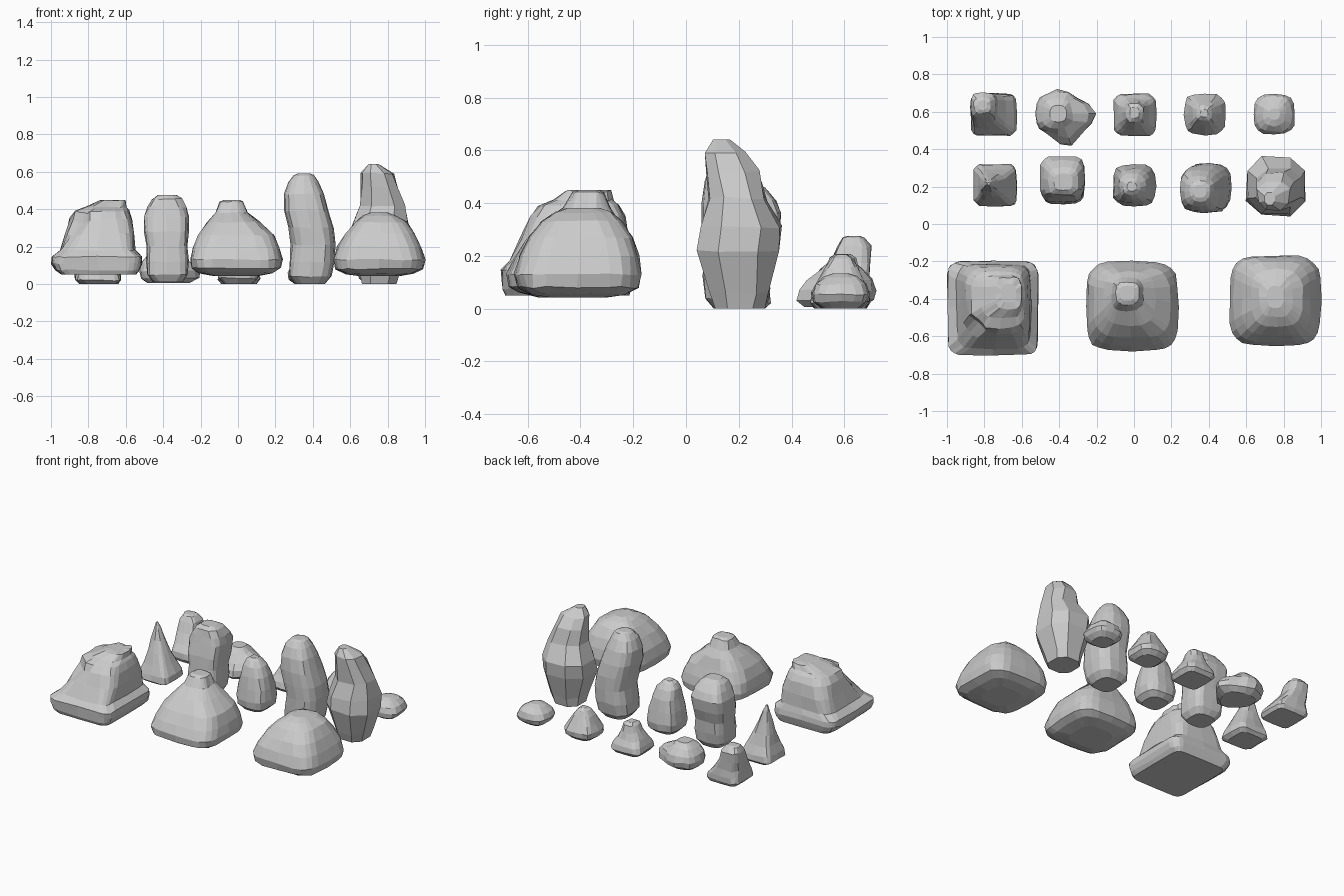
import bpy, bmesh, math, random
from mathutils import Vector

random.seed(4)


def rock(name, rows, n=16, jitter=0.004, pulls=(), turn=0.0):
    """Loft rounded-square rings: (z, cx, cy, rx, ry, squareness), faceted and slightly irregular."""
    bm = bmesh.new()
    rings = []
    for i, (z, cx, cy, rx, ry, e) in enumerate(rows):
        ring = []
        for k in range(n):
            a = 2 * math.pi * k / n + turn
            c, s = math.cos(a), math.sin(a)
            x = math.copysign(abs(c) ** (2 / e), c) * rx
            y = math.copysign(abs(s) ** (2 / e), s) * ry
            j = jitter if 0 < i < len(rows) - 1 else 0
            ring.append(bm.verts.new((cx + x + random.uniform(-j, j),
                                      cy + y + random.uniform(-j, j),
                                      z + random.uniform(-j, j))))
        rings.append(ring)
    for a, b in zip(rings, rings[1:]):
        for k in range(n):
            bm.faces.new((a[k], a[(k + 1) % n], b[(k + 1) % n], b[k]))
    bm.faces.new(rings[0][::-1])
    bm.faces.new(rings[-1])
    # local dents and outgrowths with soft falloff
    for point, move, radius in pulls:
        for v in bm.verts:
            f = 1 - (v.co - Vector(point)).length / radius
            if f > 0:
                v.co += Vector(move) * f * (2 - f)
    bmesh.ops.recalc_face_normals(bm, faces=bm.faces[:])
    mesh = bpy.data.meshes.new(name)
    bm.to_mesh(mesh)
    bm.free()
    ob = bpy.data.objects.new(name, mesh)
    bpy.context.collection.objects.link(ob)
    return ob


# Front row: three broad boulders
rock("stepped_boulder", [
    (.05, -.745, -.45, .20, .235, 9), (.075, -.75, -.45, .225, .245, 9),
    (.11, -.755, -.45, .243, .25, 8), (.145, -.755, -.45, .243, .25, 8),
    (.18, -.75, -.44, .20, .228, 6), (.27, -.74, -.42, .185, .205, 5),
    (.35, -.735, -.41, .165, .18, 4), (.39, -.725, -.405, .145, .155, 3.5),
    (.41, -.705, -.39, .11, .115, 3.5), (.445, -.67, -.37, .07, .085, 3.5),
    (.45, -.67, -.37, .04, .05, 3)], n=24,
    pulls=[((-.9, -.6, .36), (.05, .04, -.03), .12)])
rock("knobbed_boulder", [
    (.042, -.01, -.44, .12, .12, 3.5), (.06, -.01, -.44, .20, .195, 4),
    (.085, -.01, -.44, .24, .232, 4.2), (.13, -.01, -.44, .247, .24, 4.2),
    (.19, -.01, -.43, .235, .22, 3.8), (.26, -.01, -.42, .205, .19, 3.4),
    (.33, -.025, -.40, .14, .145, 3), (.38, -.035, -.375, .085, .09, 3),
    (.44, -.035, -.37, .062, .06, 3.5), (.45, -.035, -.37, .04, .04, 3)], n=24)
rock("dome_boulder", [
    (.042, .755, -.41, .11, .11, 3.5), (.055, .755, -.41, .18, .185, 4),
    (.08, .755, -.41, .233, .23, 4.2), (.13, .755, -.41, .245, .242, 4),
    (.20, .755, -.405, .225, .228, 3.8), (.27, .76, -.40, .185, .20, 3.4),
    (.33, .765, -.395, .14, .155, 3), (.365, .76, -.39, .09, .11, 2.8),
    (.382, .755, -.39, .045, .06, 2.5)], n=24)

# Middle row: standing stones
rock("spike_stone", [
    (0, -.742, .21, .09, .09, 5), (.02, -.742, .208, .117, .113, 6),
    (.06, -.742, .208, .113, .11, 5), (.12, -.748, .208, .09, .088, 4),
    (.19, -.755, .21, .066, .063, 3), (.27, -.765, .213, .042, .04, 2.5),
    (.34, -.772, .215, .022, .022, 2.5), (.38, -.777, .215, .007, .007, 2)])
rock("leaning_stone", [
    (.01, -.375, .21, .08, .08, 3), (.05, -.378, .21, .108, .105, 4),
    (.12, -.378, .215, .112, .11, 4), (.20, -.38, .22, .11, .108, 4),
    (.28, -.382, .235, .118, .118, 4), (.36, -.383, .25, .12, .113, 4),
    (.41, -.38, .245, .105, .098, 3.5), (.455, -.378, .23, .082, .075, 3),
    (.475, -.378, .225, .05, .045, 3)])
rock("bullet_stone", [
    (0, 0, .205, .075, .075, 3), (.03, .002, .205, .107, .105, 3.2),
    (.08, .002, .205, .116, .114, 3.2), (.16, .002, .205, .106, .105, 3),
    (.24, -.002, .205, .09, .09, 2.8), (.30, -.008, .203, .07, .07, 2.6),
    (.335, -.012, .20, .048, .045, 2.6), (.35, -.012, .20, .025, .025, 2.5)])
rock("curved_stone", [
    (0, .385, .19, .08, .085, 3), (.04, .385, .19, .115, .118, 3.2),
    (.12, .395, .195, .12, .13, 3.2), (.21, .402, .195, .118, .132, 3),
    (.30, .39, .19, .118, .132, 3), (.39, .368, .185, .117, .127, 3),
    (.48, .352, .18, .105, .11, 2.8), (.545, .35, .177, .08, .082, 2.8),
    (.58, .352, .175, .055, .055, 2.8), (.59, .352, .175, .035, .035, 2.5)])
rock("claw_stone", [
    (0, .755, .205, .098, .10, 2.6), (.06, .76, .205, .115, .118, 2.6),
    (.22, .757, .20, .165, .165, 2.4), (.31, .757, .207, .162, .162, 2.4),
    (.42, .775, .195, .13, .113, 2.4), (.52, .757, .175, .105, .105, 2.4),
    (.59, .745, .152, .09, .085, 2.4), (.64, .725, .135, .03, .035, 2.2)],
    n=8, jitter=.006, turn=math.pi / 8)

# Back row: small stones
rock("flared_stone", [
    (0, -.745, .585, .105, .10, 6), (.025, -.75, .585, .122, .114, 6),
    (.06, -.755, .587, .116, .111, 5), (.11, -.775, .60, .092, .095, 4),
    (.17, -.80, .622, .073, .077, 3.5), (.235, -.808, .635, .066, .065, 3.5),
    (.268, -.81, .635, .045, .045, 3), (.275, -.81, .635, .025, .025, 3)])
rock("cornered_stone", [
    (.005, -.405, .585, .08, .075, 3), (.03, -.405, .59, .11, .10, 3),
    (.07, -.41, .59, .117, .105, 3), (.11, -.41, .592, .11, .10, 2.8),
    (.15, -.41, .59, .082, .08, 2.6), (.18, -.405, .59, .045, .045, 2.5)],
    pulls=[((-.29, .58, .05), (.09, 0, 0), .11),
           ((-.36, .48, .03), (.01, -.075, 0), .11),
           ((-.39, .7, .06), (0, .025, 0), .08)])
rock("mound_stone", [
    (0, .005, .583, .095, .095, 5), (.025, .005, .583, .114, .115, 5),
    (.06, .003, .584, .107, .108, 4), (.10, 0, .587, .082, .085, 3.5),
    (.145, 0, .592, .06, .066, 3), (.19, .003, .595, .046, .05, 3),
    (.207, .003, .595, .025, .028, 3)])
rock("cone_stone", [
    (0, .378, .587, .075, .075, 3), (.025, .378, .587, .107, .107, 3.4),
    (.06, .378, .587, .111, .111, 3.4), (.105, .378, .588, .09, .09, 3),
    (.155, .376, .59, .062, .064, 2.8), (.19, .375, .592, .04, .042, 2.6),
    (.205, .375, .592, .02, .02, 2.5)])
rock("pebble", [
    (0, .75, .587, .065, .065, 3), (.025, .75, .587, .10, .10, 2.8),
    (.055, .75, .587, .111, .112, 2.8), (.09, .75, .587, .095, .096, 2.8),
    (.12, .75, .587, .062, .064, 2.6), (.133, .75, .587, .03, .03, 2.4)])
